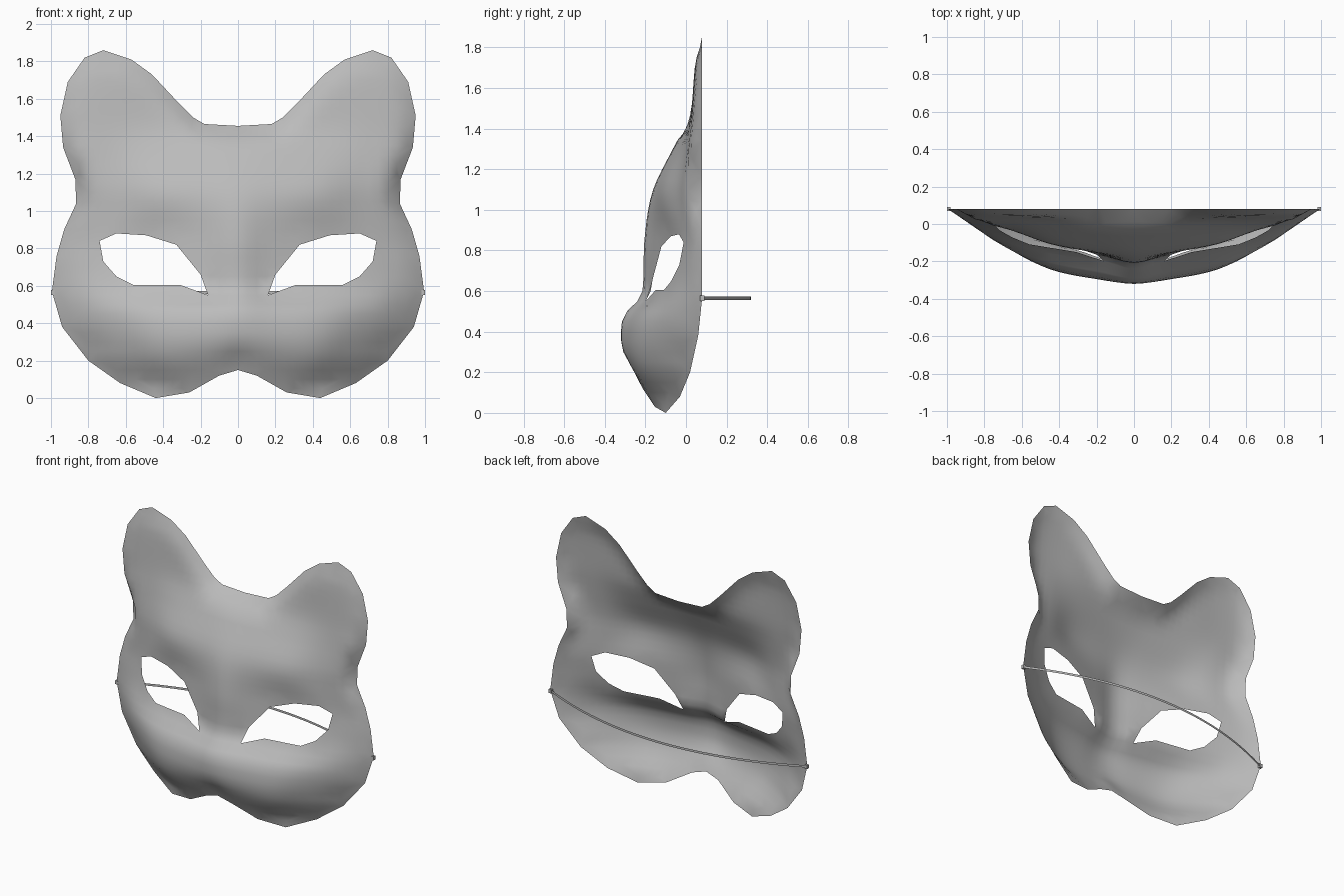
import bpy
import bmesh
from mathutils import Vector
from mathutils.geometry import delaunay_2d_cdt

default = bpy.data.objects.get("Cube")
if default:
    bpy.data.objects.remove(default)


def make_material(name, value):
    mat = bpy.data.materials.new(name)
    mat.use_nodes = True
    colour = (value, value, value, 1)
    mat.diffuse_color = colour
    mat.node_tree.nodes["Principled BSDF"].inputs["Base Color"].default_value = colour
    return mat


grey = make_material("plain grey", 0.5)

# Left half of the outline (x, z): brow, ear inner side
INNER = [(0, 1.455), (.18, 1.465), (.24, 1.5), (.32, 1.58), (.46, 1.73), (.57, 1.81)]
# Ear tip, ear outer side, temple, cheek, chin lobe
OUTER = [(.72, 1.86), (.82, 1.82), (.91, 1.69), (.95, 1.51), (.935, 1.34),
         (.87, 1.17), (.865, 1.04), (.93, .9), (.97, .76), (.995, .57),
         (.94, .38), (.8, .2), (.63, .08), (.44, 0)]
CHIN = [(.26, .03), (.1, .12), (0, .15)]
EYE = [(.74, .84), (.65, .88), (.49, .87), (.33, .82), (.2, .66), (.16, .55),
       (.31, .605), (.56, .605), (.65, .65), (.72, .73)]

# Depth sections: height, then y at the steps from the middle to the outer edge
STEPS = [0, .17, .5, .75, .92, 1]
SECTIONS = [
    (0, [-.2, -.19, -.15, -.12, -.11, -.1]),
    (.08, [-.2, -.195, -.165, -.11, -.06, -.03]),
    (.2, [-.245, -.255, -.22, -.12, -.03, .02]),
    (.29, [-.305, -.295, -.24, -.12, -.01, .045]),
    (.38, [-.32, -.3, -.235, -.11, 0, .06]),
    (.48, [-.305, -.275, -.21, -.1, .01, .07]),
    (.57, [-.225, -.18, -.135, -.065, .025, .08]),
    (.66, [-.21, -.17, -.115, -.04, .03, .08]),
    (.85, [-.205, -.165, -.08, -.02, .035, .08]),
    (1.09, [-.165, -.152, -.11, -.035, .01, .08]),
    (1.31, [-.06, -.055, -.025, .005, .025, .08]),
    (1.45, [.01, .01, .02, .025, .04, .08]),
    (1.75, [.05, .05, .05, .05, .06, .08]),
    (1.86, [.08, .08, .08, .08, .08, .08]),
]
HEIGHTS = [row[0] for row in SECTIONS]
RIM_Y = .08


def smooth_lookup(keys, values, t, flat_start=False):
    """Cubic interpolation through the keyed values."""
    last = len(keys) - 1
    t = min(max(t, keys[0]), keys[-1])
    i = next(k for k in range(last) if t <= keys[k + 1])

    def slope(k):
        if flat_start and k == 0:
            return 0
        a, b = max(k - 1, 0), min(k + 1, last)
        return (values[b] - values[a]) / (keys[b] - keys[a])

    h = keys[i + 1] - keys[i]
    s = (t - keys[i]) / h
    blend = s * s * (3 - 2 * s)
    return (values[i] * (1 - blend) + values[i + 1] * blend
            + h * s * (1 - s) * ((1 - s) * slope(i) - s * slope(i + 1)))


def edge_width(z):
    for (xa, za), (xb, zb) in zip(OUTER, OUTER[1:]):
        if zb <= z <= za:
            return xa + (xb - xa) * (za - z) / (za - zb)
    return OUTER[0][0]


def inside(point, loop):
    x, z = point
    hit = False
    for (xa, za), (xb, zb) in zip(loop, loop[1:] + loop[:1]):
        if (za > z) != (zb > z) and x < xa + (xb - xa) * (z - za) / (zb - za):
            hit = not hit
    return hit


def gap(point, loop):
    p = Vector(point)
    best = 9
    for a, b in zip(loop, loop[1:]):
        a, b = Vector(a), Vector(b)
        t = max(0, min(1, (p - a).dot(b - a) / (b - a).length_squared))
        best = min(best, (p - a.lerp(b, t)).length)
    return best


def depth(x, z):
    u = x / edge_width(z)
    column = [smooth_lookup(STEPS, row[1], u, True) for row in SECTIONS]
    y = smooth_lookup(HEIGHTS, column, z)
    # The brow and inner ear rim curl back to the plane of the outer edge
    curl = max(0, 1 - gap((x, z), INNER + OUTER[:1]) / .11) ** 2
    return y + (RIM_Y - y) * curl


# Mask face: a sheet filled between the outline and the eye opening
outline = INNER + OUTER + CHIN
points = outline + EYE
n, m = len(outline), len(EYE)
edges = [(i, i + 1) for i in range(n - 1)]
edges += [(n + i, n + (i + 1) % m) for i in range(m)]
step = .05
for col in range(20):
    for row in range(38):
        p = (col * step, row * step)
        probe = (max(p[0], .001), p[1])
        if (inside(probe, outline) and not inside(probe, EYE)
                and gap(p, outline) > .025 and gap(p, EYE + EYE[:1]) > .025):
            points.append(p)

flat, _, tris, *_ = delaunay_2d_cdt([Vector(p) for p in points], edges, [], 0, 1e-5)
bm = bmesh.new()
verts = [bm.verts.new((p.x, depth(p.x, p.y), p.y)) for p in flat]
for tri in tris:
    centre = sum((flat[i] for i in tri), Vector((0, 0))) / len(tri)
    if inside(centre, outline) and not inside(centre, EYE):
        bm.faces.new([verts[i] for i in tri])
bmesh.ops.delete(bm, geom=[v for v in bm.verts if not v.link_faces], context='VERTS')

# Mirror the half, then face the sheet forwards
copy = bmesh.ops.duplicate(bm, geom=bm.verts[:] + bm.edges[:] + bm.faces[:])["geom"]
for v in copy:
    if isinstance(v, bmesh.types.BMVert):
        v.co.x *= -1
bmesh.ops.remove_doubles(bm, verts=bm.verts[:], dist=1e-4)
bm.normal_update()
for f in bm.faces:
    f.smooth = True
    if f.normal.y > 0:
        f.normal_flip()
mesh = bpy.data.meshes.new("mask_face")
bm.to_mesh(mesh)
bm.free()
mesh.materials.append(grey)
bpy.context.collection.objects.link(bpy.data.objects.new("mask_face", mesh))

# Strap: a thin upright ribbon bowed behind the mask
STRAP_Z = .565
bm = bmesh.new()
previous = None
for k in range(25):
    x = -.99 + 1.98 * k / 24
    y = RIM_Y + .24 * (1 - (x / .99) ** 2)
    pair = [bm.verts.new((x, y, STRAP_Z + side * .008)) for side in (-1, 1)]
    if previous:
        bm.faces.new((pair[0], previous[0], previous[1], pair[1])).smooth = True
    previous = pair
mesh = bpy.data.meshes.new("strap")
bm.to_mesh(mesh)
bm.free()
mesh.materials.append(grey)
bpy.context.collection.objects.link(bpy.data.objects.new("strap", mesh))

# Strap ends: small blocks on the mask edge
for name, side in (("strap_end_left", 1), ("strap_end_right", -1)):
    bpy.ops.mesh.primitive_cube_add(size=1, location=(side * .99, RIM_Y, STRAP_Z))
    block = bpy.context.object
    block.name = name
    block.scale = (.02, .02, .026)
    block.data.materials.append(grey)
